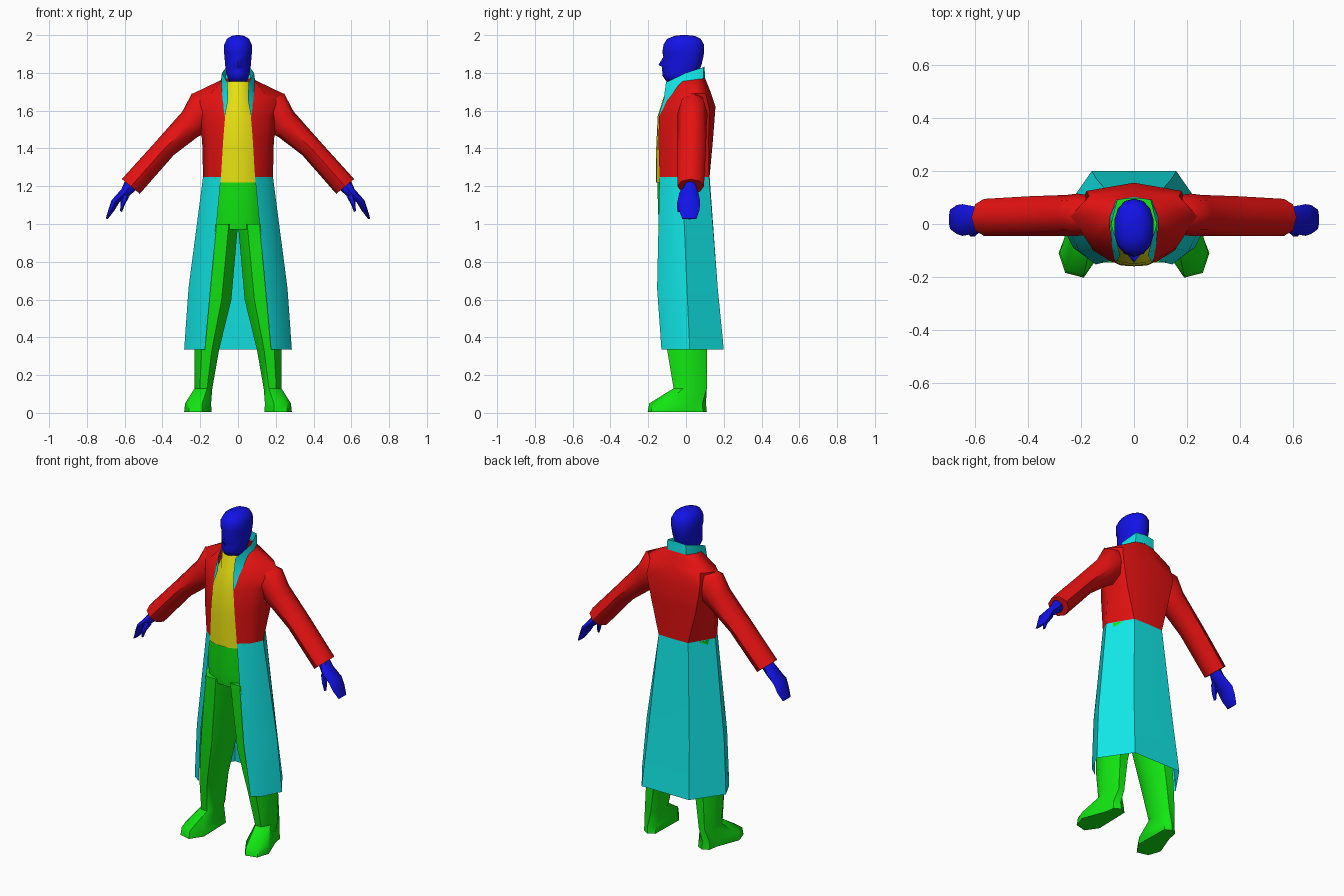
import bpy, bmesh, math
from mathutils import Vector


def material(name, rgb):
    m = bpy.data.materials.new(name)
    m.diffuse_color = (*rgb, 1)
    return m


BLUE = material("blue skin", (0.006, 0.006, 0.8))
RED = material("red cloth", (0.8, 0.006, 0.006))
CYAN = material("cyan cloth", (0.006, 0.8, 0.8))
GREEN = material("green cloth", (0.006, 0.8, 0.006))
YELLOW = material("yellow cloth", (0.8, 0.75, 0.006))


def loft(name, rows, mat, closed=True, mirror=True, angle=50):
    """Skin consecutive rows of points; closed rows become capped tubes."""
    bm = bmesh.new()
    vs = [[bm.verts.new(p) for p in row] for row in rows]
    n = len(rows[0])
    for a, b in zip(vs, vs[1:]):
        for i in range(n if closed else n - 1):
            j = (i + 1) % n
            bm.faces.new((a[i], a[j], b[j], b[i]))
    if closed:
        bm.faces.new(vs[0][::-1])
        bm.faces.new(vs[-1])
    bmesh.ops.remove_doubles(bm, verts=bm.verts, dist=0.0005)
    if closed:
        bmesh.ops.recalc_face_normals(bm, faces=bm.faces)
    me = bpy.data.meshes.new(name)
    bm.to_mesh(me)
    bm.free()
    me.materials.append(mat)
    me.polygons.foreach_set("use_smooth", [True] * len(me.polygons))
    me.set_sharp_from_angle(angle=math.radians(angle))
    ob = bpy.data.objects.new(name, me)
    bpy.context.collection.objects.link(ob)
    if mirror:
        ob.modifiers.new("mirror", "MIRROR").merge_threshold = 0.001
    return ob


def flat_ring(z, cx, cy, rx, ry, n=8, start=202.5):
    k = 1 / math.cos(math.pi / n)
    angs = [math.radians(start + 360 * i / n) for i in range(n)]
    return [(cx + rx * k * math.cos(t), cy + ry * k * math.sin(t), z) for t in angs]


def limb_ring(top, bottom, y0, y1, n=8):
    """Ring spanning two outline points in x/z and a depth range in y."""
    t, b = Vector((top[0], 0, top[1])), Vector((bottom[0], 0, bottom[1]))
    c, u = (t + b) / 2 + Vector((0, (y0 + y1) / 2, 0)), (t - b) / 2
    v = Vector((0, (y1 - y0) / 2, 0))
    return [c + u * math.cos(2 * math.pi * i / n) + v * math.sin(2 * math.pi * i / n)
            for i in range(n)]


def at(z, pts):
    return [(x, y, z) for x, y in pts]


# Coat: skirt and upper body share the waist row
waist = at(1.25, [(.09, -.14), (.15, -.09), (.185, -.02), (.1, .122), (0, .125)])
loft("coat_skirt", [
    at(.335, [(.175, -.13), (.23, -.09), (.285, .02), (.16, .2), (0, .2)]),
    at(.66, [(.145, -.153), (.205, -.105), (.262, .005), (.14, .168), (0, .168)]),
    waist], CYAN, closed=False)
loft("coat_body", [
    waist,
    at(1.45, [(.078, -.146), (.155, -.1), (.19, 0), (.15, .12), (0, .143)]),
    [(.068, -.142, 1.57), (.16, -.09, 1.58), (.22, .02, 1.58), (.18, .125, 1.6), (0, .156, 1.62)],
    [(.08, -.1, 1.655), (.16, -.06, 1.67), (.24, .03, 1.69), (.17, .105, 1.69), (0, .13, 1.7)],
    [(.085, -.04, 1.735), (.09, -.02, 1.755), (.09, .03, 1.762), (.065, .09, 1.77), (0, .1, 1.775)],
], RED, closed=False)

# Sleeves
loft("sleeve", [
    limb_ring((.19, 1.70), (.16, 1.50), -.04, .11),
    limb_ring((.245, 1.69), (.185, 1.475), -.045, .115),
    limb_ring((.295, 1.595), (.215, 1.46), -.045, .11),
    limb_ring((.45, 1.42), (.34, 1.365), -.045, .105),
    limb_ring((.615, 1.238), (.52, 1.16), -.045, .095)], RED)

# Collar and lapels
loft("collar", [
    [(.07, -.143, 1.57), (.082, -.1, 1.65), (.087, -.04, 1.735), (.09, .03, 1.762),
     (.066, .092, 1.77), (0, .102, 1.775)],
    [(.068, -.145, 1.575), (.052, -.118, 1.66), (.056, -.106, 1.75), (.085, 0, 1.80),
     (.062, .092, 1.83), (0, .097, 1.835)]], CYAN, closed=False)

# Shirt front
loft("shirt", [
    at(1.22, [(0, -.16), (.05, -.157), (.095, -.135)]),
    at(1.4, [(0, -.158), (.05, -.154), (.09, -.135)]),
    at(1.57, [(0, -.15), (.04, -.147), (.075, -.132)]),
    at(1.66, [(0, -.122), (.035, -.118), (.075, -.09)]),
    at(1.755, [(0, -.09), (.05, -.08), (.07, -.02)])], YELLOW, closed=False)

# Trousers: pelvis, then legs running into the shoes
loft("trouser_seat", [
    flat_ring(.97, 0, -.01, .165, .125, 12, 195),
    flat_ring(1.05, 0, -.015, .165, .132, 12, 195),
    flat_ring(1.245, 0, -.015, .165, .138, 12, 195)], GREEN, mirror=False)
foot = [(.14, -.13), (.19, -.203), (.26, -.185), (.285, -.11),
        (.232, .03), (.222, .09), (.185, .11), (.145, .09)]
loft("leg_and_foot", [
    at(.005, foot),
    at(.05, [(.19 + (x - .19) * .95, y * .96) for x, y in foot]),
    flat_ring(.13, .183, .022, .047, .088),
    flat_ring(.335, .165, .005, .065, .105),
    flat_ring(.6, .123, -.005, .088, .125),
    flat_ring(1.0, .083, -.01, .083, .135)], GREEN)

# Hands: mitten shaped fingers and a separate thumb
loft("hand", [
    limb_ring((.60, 1.225), (.54, 1.18), -.01, .055),
    limb_ring((.617, 1.185), (.575, 1.15), -.035, .065),
    limb_ring((.67, 1.125), (.628, 1.115), -.045, .075),
    limb_ring((.685, 1.08), (.655, 1.07), -.038, .072),
    limb_ring((.70, 1.03), (.69, 1.025), -.02, .055)], BLUE)
loft("thumb", [
    limb_ring((.615, 1.16), (.575, 1.145), -.035, .005, 6),
    limb_ring((.622, 1.115), (.598, 1.105), -.05, -.015, 6),
    limb_ring((.624, 1.068), (.614, 1.064), -.047, -.03, 6)], BLUE)

# Head: rows of height, face depth, back depth, half width, nose bump
levels = [(1.70, -.05, .06, .048, 0), (1.75, -.06, .055, .05, 0),
          (1.755, -.105, .055, .048, 0), (1.785, -.12, .06, .06, .004),
          (1.81, -.116, .07, .065, .01), (1.832, -.116, .078, .068, .01),
          (1.842, -.114, .082, .07, .032), (1.885, -.112, .092, .073, .008),
          (1.91, -.122, .096, .076, .003), (1.95, -.119, .095, .075, 0),
          (1.98, -.1, .078, .06, 0), (1.996, -.06, .045, .034, 0)]
rows = []
for z, front, back, half, nose in levels:
    ring = []
    for i in range(14):
        t = 2 * math.pi * i / 14
        s, c = math.sin(t), math.cos(t)
        y = (front + back) / 2 - (back - front) / 2 * math.copysign(abs(c) ** .9, c)
        x = half * math.copysign(abs(s) ** .9, s)
        ring.append((x, y - (nose if i == 0 else 0), z))
    rows.append(ring)
rows.append([(0, -.01, 2.0)] * 14)
bm_rows = rows[:-1] + [[(x * .3, -.01 + (y + .01) * .3, 2.0) for x, y, z in rows[-2]]]
loft("head", bm_rows, BLUE, mirror=False, angle=60)
